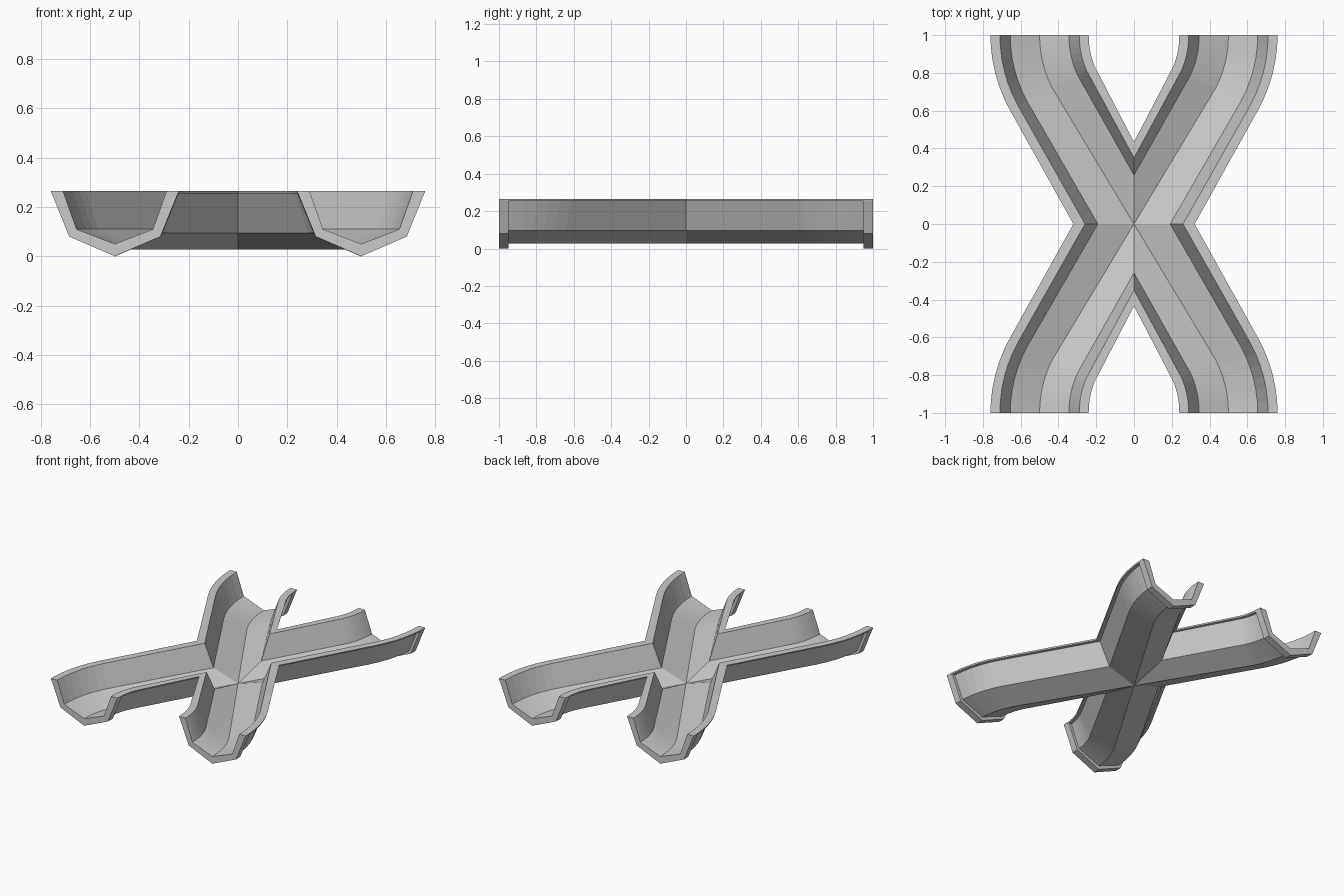
import bpy, bmesh, math

if "Cube" in bpy.data.objects:
    bpy.data.objects.remove(bpy.data.objects["Cube"])

# Half cross-sections: (offset from channel centreline, height)
INNER = [(0, .05), (.155, .11), (.21, .265)]
RIM = [(.26, .265), (.257, .255)]
SHELL = [(.235, .255), (.17, .095), (0, .027)]
LIP = [(.26, .265), (.185, .08), (0, 0)]


def section(half):
    """Close a half profile that starts and ends on the centreline."""
    return half + [(-d, z) for d, z in reversed(half[1:-1])]


def bend(d, deg):
    """Plan position on the bend, 0 degrees at the open end, 30 at the diagonal."""
    r = .5 + d
    yk = .72 - .44 * d
    a = math.radians(deg)
    return r * math.cos(a), 1 - (1 - yk) * math.sin(a) / .5


def crossing(d):
    """Plan position where the arm meets its mirrored neighbours."""
    return (d * 1.235, 0) if d >= 0 else (0, -d * 1.67)


def end_slice(y):
    def place(d):
        yk = .72 - .44 * d
        a = math.asin((1 - y) * .5 / (1 - yk))
        return (.5 + d) * math.cos(a), y
    return place


def build(name, profile, stations, cap_first):
    """Loft one arm through the stations, repeated in all four quadrants."""
    bm = bmesh.new()
    n = len(profile)
    for sx in (1, -1):
        for sy in (1, -1):
            rings = []
            for place in stations:
                ring = []
                for d, z in profile:
                    x, y = place(d)
                    ring.append(bm.verts.new((sx * x, sy * y, z)))
                rings.append(ring)
            for a, b in zip(rings, rings[1:]):
                for i in range(n):
                    j = (i + 1) % n
                    bm.faces.new((a[i], a[j], b[j], b[i]))
            bm.faces.new(rings[-1])
            if cap_first:
                bm.faces.new(rings[0])
    bmesh.ops.remove_doubles(bm, verts=bm.verts, dist=1e-4)
    bmesh.ops.recalc_face_normals(bm, faces=bm.faces)
    me = bpy.data.meshes.new(name)
    bm.to_mesh(me)
    bm.free()
    ob = bpy.data.objects.new(name, me)
    bpy.context.collection.objects.link(ob)
    return ob


# Crossing trough with thin shell and overhanging rim
arc = [lambda d, t=t: bend(d, t) for t in (30, 25, 20, 15, 10, 5, 0)]
build("crossing_channel", section(INNER + RIM + SHELL), [crossing] + arc, False)

# Thick collars around the four open ends
half = list(reversed(SHELL)) + [(.257, .265)]
collar = section(half + LIP)
build("end_collars", collar, [end_slice(.95), end_slice(1)], True)
